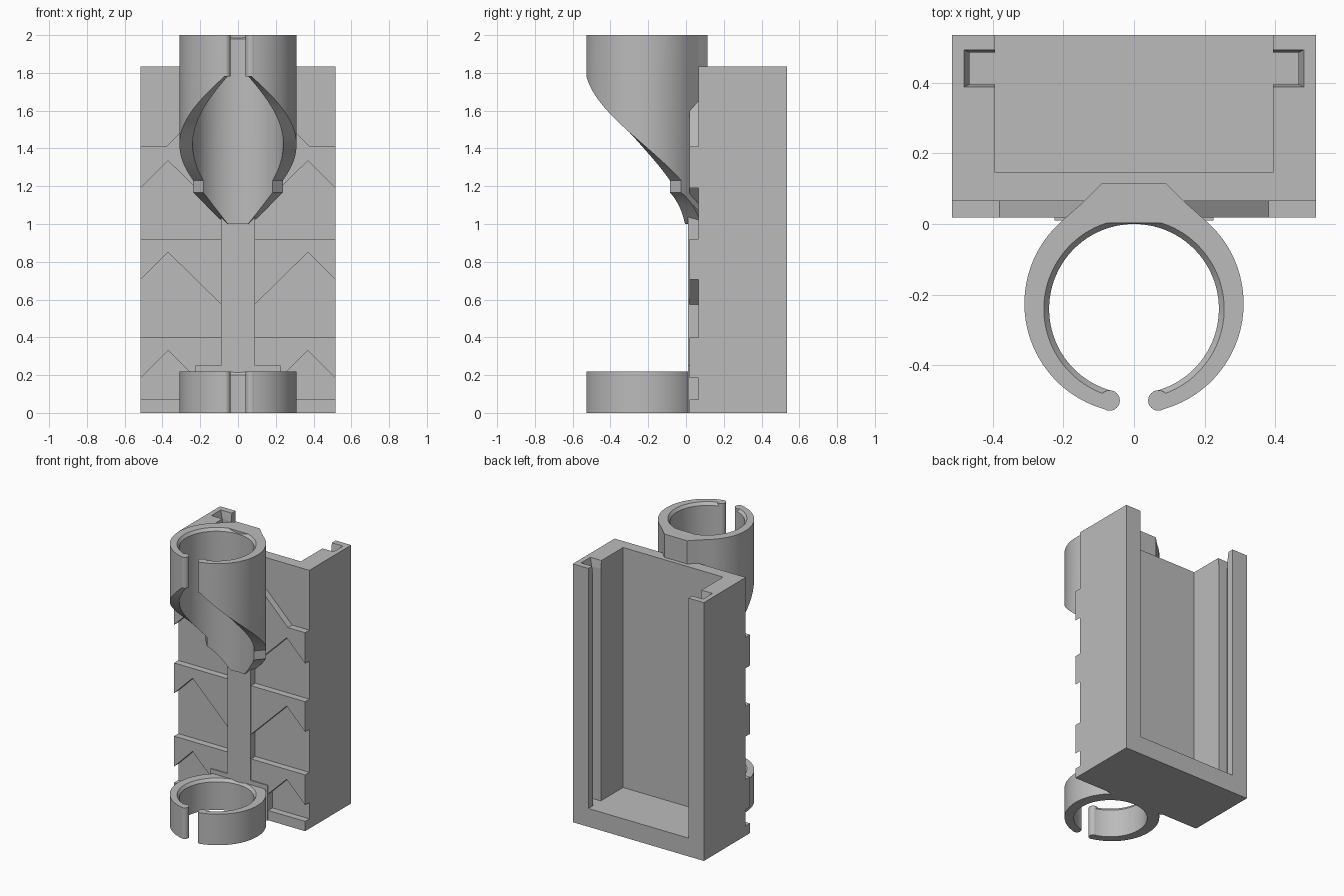
import bpy, bmesh, math

if "Cube" in bpy.data.objects:
    bpy.data.objects.remove(bpy.data.objects["Cube"])

grey = bpy.data.materials.new("plain grey")
grey.use_nodes = True
COLOUR = (0.5, 0.5, 0.5, 1)
grey.diffuse_color = COLOUR
grey.node_tree.nodes["Principled BSDF"].inputs["Base Color"].default_value = COLOUR


def loft(name, sections, closed=False, smooth=False):
    """Skin matching loops of points; cap the ends, or join last to first."""
    bm = bmesh.new()
    loops = [[bm.verts.new(p) for p in s] for s in sections]
    n = len(loops[0])
    pairs = list(zip(loops, loops[1:]))
    for a, b in pairs:
        for i in range(n):
            j = (i + 1) % n
            bm.faces.new((a[i], a[j], b[j], b[i]))
    bm.faces.new(loops[0])
    bm.faces.new(loops[-1])
    bmesh.ops.recalc_face_normals(bm, faces=bm.faces)
    mesh = bpy.data.meshes.new(name)
    bm.to_mesh(mesh)
    bm.free()
    mesh.materials.append(grey)
    obj = bpy.data.objects.new(name, mesh)
    bpy.context.collection.objects.link(obj)
    if smooth:
        bpy.ops.object.select_all(action='DESELECT')
        obj.select_set(True)
        bpy.context.view_layer.objects.active = obj
        bpy.ops.object.shade_smooth_by_angle(angle=math.radians(30))
    return obj


def mirrored(half):
    """Complete a half outline across x = 0."""
    return half + [(-x, v) for x, v in reversed(half)]


def front_plate(name, outline, y0, y1):
    return loft(name, [[(x, y, z) for x, z in outline] for y in (y0, y1)])


# Holder body: U-shaped wall with side channels that flare at the top
W, FRONT, BACK, TOP, FLOOR = 0.515, 0.065, 0.535, 1.835, 0.13


def wall_section(z, flare):
    half = [(W, FRONT), (W, BACK), (0.393, BACK), (0.393, 0.485 + flare / 2),
            (0.465 + flare, 0.485 + flare / 2), (0.465 + flare, 0.395 - flare / 2),
            (0.393, 0.395 - flare / 2), (0.393, 0.145)]
    return [(x, y, z) for x, y in mirrored(half)]


loft("holder_wall", [wall_section(FLOOR, 0), wall_section(1.78, 0), wall_section(TOP, 0.015)])
loft("holder_floor", [[(x, y, z) for x, y in mirrored([(W, FRONT), (W, BACK)])] for z in (0, FLOOR)])

# Raised chevron bands on the front
FACE = 0.018
for name, top in (("lower_band", 0.40), ("middle_band", 0.92)):
    for side, sx in (("left", 1), ("right", -1)):
        front_plate(side + "_" + name,
                    [(sx * x, top + dz) for x, dz in
                     ((0.08, 0), (W, 0), (W, -0.215), (0.37, -0.07), (0.08, -0.355))],
                    FACE, FRONT + 0.01)
front_plate("upper_band",
            mirrored([(0.06, 1.03), (0.37, 1.335), (W, 1.19), (W, 1.41), (0.38, 1.41), (0.14, 1.65)]),
            FACE, FRONT + 0.01)
front_plate("foot_band", mirrored([(W, 0), (W, 0.07)]), FACE, FRONT + 0.01)
front_plate("ring_backing", mirrored([(0.225, 0), (0.225, 0.25)]), 0.01, FRONT + 0.01)
front_plate("centre_rib", mirrored([(0.09, 0.1), (0.09, 1.1)]), 0.01, FRONT + 0.01)

# Split rings: a wall section swept around the bore
R_OUT, Y_OUT, R_IN, Y_IN = 0.31, -0.225, 0.24, -0.24
GAP = math.radians(13.5)
STEP = math.radians(130)


def ring_point(radius, centre, t, z):
    return (radius * math.sin(t), centre - radius * math.cos(t), z)


def split_ring(name, bottom, top):
    half = [GAP + (STEP - GAP) * i / 28 for i in range(29)]
    back = [STEP + 0.0005 + (math.pi - STEP) * i / 12 for i in range(12)]
    angles = half + back + [math.pi]
    angles += [2 * math.pi - a for a in reversed(angles[:-1])]
    sections = []
    for t in angles:
        low = bottom(min(t, 2 * math.pi - t))
        sections.append([ring_point(R_OUT, Y_OUT, t, low), ring_point(R_OUT, Y_OUT, t, top),
                         ring_point(R_IN + 0.015, Y_IN, t, top),
                         ring_point(R_IN, Y_IN, t, top - 0.02),
                         ring_point(R_IN, Y_IN, t, low)])
    loft(name, sections, smooth=True)
    # Rounded tips beside the gap
    z0 = bottom(GAP)
    for side, sx in (("left", 1), ("right", -1)):
        tip = [(sx * 0.069 + 0.029 * math.cos(a), -0.499 + 0.029 * math.sin(a))
               for a in (2 * math.pi * i / 24 for i in range(24))]
        loft(side + "_tip_of_" + name, [[(x, y, z) for x, y in tip] for z in (z0, top)], smooth=True)


def spiral_edge(t):
    if t <= STEP:
        return 1.78 - 0.27 * (t - GAP)
    return max(1.0, 0.93 + R_OUT * math.sin(t))


split_ring("lower_ring", lambda t: 0.0, 0.22)
split_ring("upper_tube", spiral_edge, 2.0)

# Tapered block joining the tube to the body
block = mirrored([(0.21, 0.003), (0.14, 0.065), (0.09, 0.115)])
loft("tube_mount", [[(x, y, max(1.0, 0.93 + abs(x))) for x, y in block],
                    [(x, y, 2.0) for x, y in block]])
